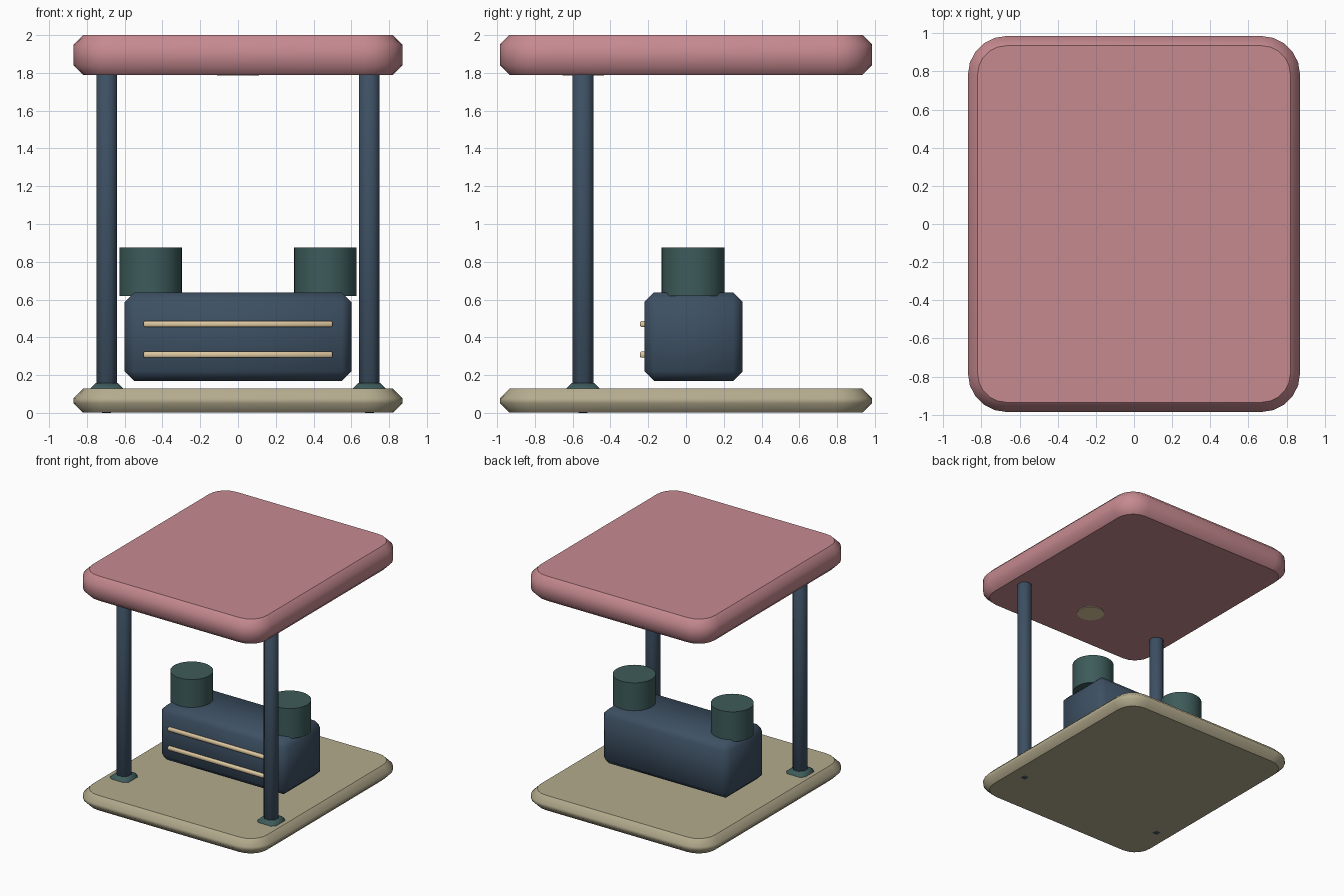
import bpy, bmesh
from mathutils import Matrix, Vector

old = bpy.data.objects.get("Cube")
if old:
    bpy.data.objects.remove(old, do_unlink=True)


def material(name, r, g, b):
    """Flat material from 0-255 display values, stored as linear."""
    def lin(v):
        v /= 255
        return v / 12.92 if v <= 0.04045 else ((v + 0.055) / 1.055) ** 2.4
    colour = (lin(r), lin(g), lin(b), 1)
    mat = bpy.data.materials.new(name)
    mat.use_nodes = True
    mat.diffuse_color = colour
    bsdf = next(n for n in mat.node_tree.nodes if n.type == 'BSDF_PRINCIPLED')
    bsdf.inputs["Base Color"].default_value = colour
    return mat


ROSE = material("dusty rose", 198, 138, 144)
SAND = material("sand", 180, 171, 142)
SLATE = material("slate blue", 61, 80, 99)
TEAL = material("dark teal", 61, 91, 90)
CREAM = material("cream", 222, 200, 160)


def finish(name, bm, mat, flat_caps):
    """Smooth sides, with creased top and bottom caps if wanted."""
    bm.normal_update()
    for f in bm.faces:
        f.smooth = True
    if flat_caps:
        for f in bm.faces:
            if abs(f.normal.z) > 0.99:
                for e in f.edges:
                    e.smooth = False
    mesh = bpy.data.meshes.new(name)
    bm.to_mesh(mesh)
    bm.free()
    mesh.materials.append(mat)
    obj = bpy.data.objects.new(name, mesh)
    bpy.context.collection.objects.link(obj)
    return obj


def block(name, low, high, mat, chamfer, corner=None):
    """Chamfered box; 'corner' first rounds the upright edges in plan."""
    low, high = Vector(low), Vector(high)
    bm = bmesh.new()
    bmesh.ops.create_cube(bm, size=1)
    bmesh.ops.scale(bm, vec=high - low, verts=bm.verts)
    bmesh.ops.translate(bm, vec=(low + high) / 2, verts=bm.verts)
    edges = bm.edges[:]
    if corner:
        upright = [e for e in edges
                   if abs(e.verts[0].co.z - e.verts[1].co.z) > 1e-4]
        bmesh.ops.bevel(bm, geom=upright, offset=corner, segments=5,
                        profile=0.5, affect='EDGES')
        edges = [e for e in bm.edges
                 if abs(e.verts[0].co.z - e.verts[1].co.z) < 1e-4]
    bmesh.ops.bevel(bm, geom=edges, offset=chamfer, segments=1,
                    profile=0.5, affect='EDGES')
    return finish(name, bm, mat, corner is not None)


def cylinder(name, x, y, radius, z0, z1, mat):
    bm = bmesh.new()
    bmesh.ops.create_cone(bm, cap_ends=True, segments=32, radius1=radius,
                          radius2=radius, depth=z1 - z0,
                          matrix=Matrix.Translation((x, y, (z0 + z1) / 2)))
    return finish(name, bm, mat, True)


# Floor and roof slabs
W, D = 0.87, 0.985
block("floor", (-W, -D, 0.001), (W, D, 0.128), SAND, 0.05, 0.2)
block("roof", (-W, -D, 1.79), (W, D, 2.0), ROSE, 0.05, 0.2)

# Lamp disc set in the underside of the roof
POST_X, POST_Y = 0.695, -0.545
cylinder("ceiling_lamp", 0, POST_Y, 0.11, 1.786, 1.85, CREAM)

# Body with two trim bars across its front
block("body", (-0.6, -0.22, 0.17), (0.6, 0.3, 0.637), SLATE, 0.05)
for label, z in (("lower", 0.308), ("upper", 0.47)):
    block(label + "_trim", (-0.5, -0.243, z - 0.016),
          (0.5, -0.2, z + 0.016), CREAM, 0.006)

# Mirrored posts, post feet and drums
for side, s in (("left", 1), ("right", -1)):
    x = s * POST_X
    block(side + "_post", (x - 0.055, POST_Y - 0.055, 0),
          (x + 0.055, POST_Y + 0.055, 1.9), SLATE, 0.032)
    block(side + "_post_foot", (x - 0.095, POST_Y - 0.095, 0.07),
          (x + 0.095, POST_Y + 0.095, 0.157), TEAL, 0.035)
    cylinder(side + "_drum", s * 0.4625, 0.037, 0.166, 0.62, 0.875, TEAL)
